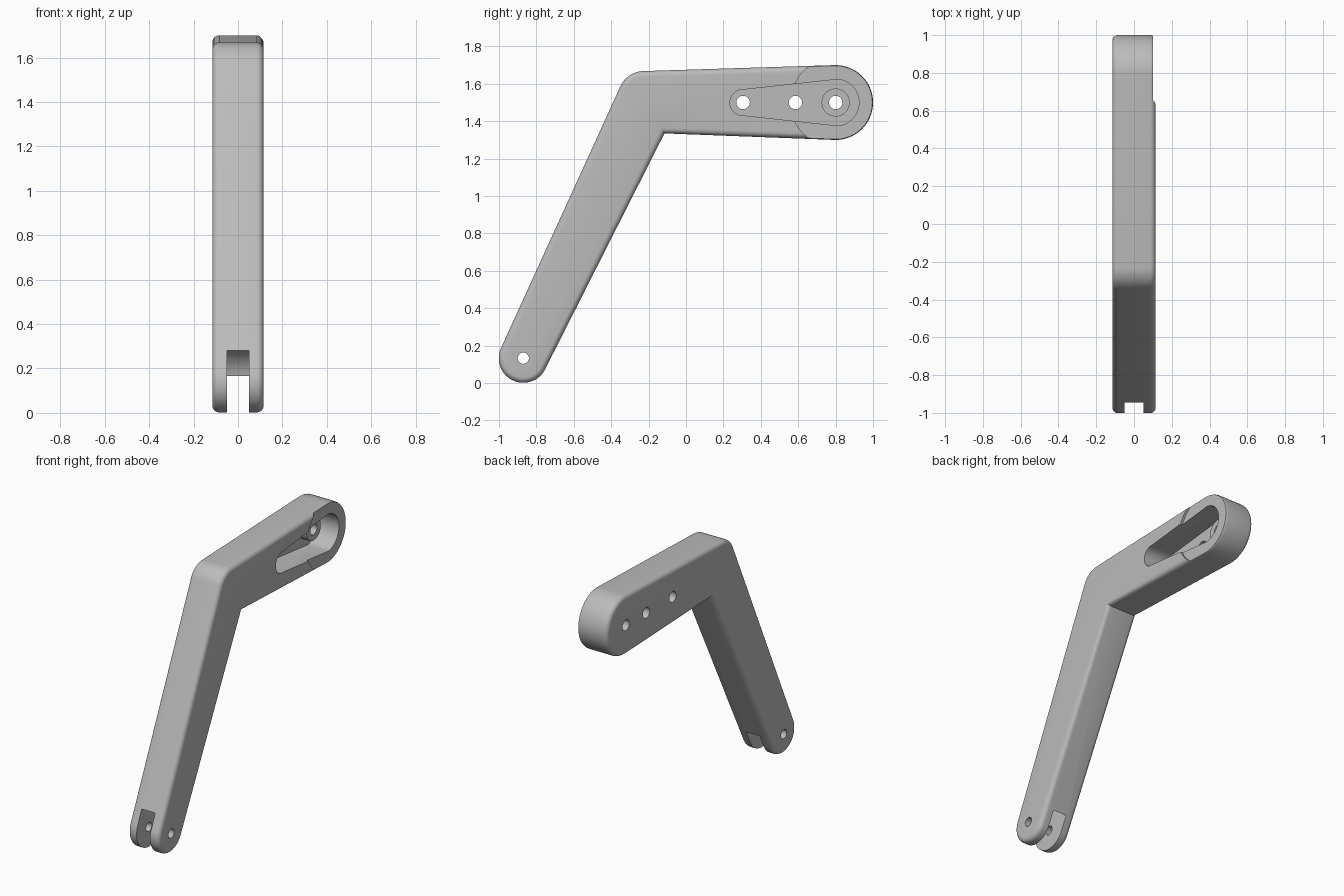
import bpy, bmesh
from math import sin, cos, atan2, acos, hypot, radians, pi

cube = bpy.data.objects.get("Cube")
if cube:
    bpy.data.objects.remove(cube, do_unlink=True)

grey = bpy.data.materials.new("mid grey")
grey.use_nodes = True
grey.diffuse_color = (0.5, 0.5, 0.5, 1)
grey.node_tree.nodes["Principled BSDF"].inputs["Base Color"].default_value = (0.5, 0.5, 0.5, 1)

HALF = 0.115            # half thickness
FOOT = (-0.87, 0.133)   # pivot centres as (y, z)
HEAD = (0.8, 1.5)
TAIL = (0.305, 1.5)


def arc(c, r, a0, a1, n):
    return [(c[0] + r * cos(a0 + (a1 - a0) * i / n),
             c[1] + r * sin(a0 + (a1 - a0) * i / n)) for i in range(n + 1)]


def circle(c, r, n=64):
    return arc(c, r, 0, 2 * pi, n)[:-1]


def plate(name, outline, x0, x1, fillet=0):
    """Extrude a (y, z) outline from x0 to x1, rounding the rim edges."""
    bm = bmesh.new()
    base = bm.faces.new([bm.verts.new((x0, y, z)) for y, z in outline])
    res = bmesh.ops.extrude_face_region(bm, geom=[base])
    bmesh.ops.translate(bm, vec=(x1 - x0, 0, 0),
                        verts=[g for g in res["geom"] if isinstance(g, bmesh.types.BMVert)])
    bmesh.ops.recalc_face_normals(bm, faces=bm.faces)
    if fillet:
        rims = [e for e in bm.edges if abs(e.verts[0].co.x - e.verts[1].co.x) < 1e-5]
        bmesh.ops.bevel(bm, geom=rims, offset=fillet, segments=6,
                        profile=0.5, affect='EDGES')
    me = bpy.data.meshes.new(name)
    bm.to_mesh(me)
    bm.free()
    me.materials.append(grey)
    ob = bpy.data.objects.new(name, me)
    bpy.context.collection.objects.link(ob)
    return ob


def combine(target, tool, operation='DIFFERENCE'):
    tool.hide_render = True
    mod = target.modifiers.new("cut", 'BOOLEAN')
    mod.operation, mod.solver, mod.object = operation, 'EXACT', tool
    bpy.context.view_layer.objects.active = target
    bpy.ops.object.modifier_apply(modifier=mod.name)
    bpy.data.objects.remove(tool, do_unlink=True)


# Bent arm: round foot, sharp inner elbow, round head, rounded outer elbow
lean_in, lean_out = atan2(1.25, 0.64), atan2(1.4, 0.63)
tilt = radians(1.8)
outline = arc(FOOT, 0.131, lean_out + pi / 2, lean_in + 3 * pi / 2, 32)
outline += [(-0.115, 1.335)]
outline += arc(HEAD, 0.2, -pi / 2 - tilt, pi / 2 + tilt, 48)
outline += arc((-0.225, 1.53), 0.138, pi / 2 + tilt, lean_out + pi / 2, 14)
arm = plate("bent_arm", outline, -HALF, HALF, 0.03)

# Shallow round step on the head
combine(arm, plate("head_step", circle(HEAD, 0.24), 0.1, 0.2))

# Tapered pocket, with a hub standing on its floor
spread = acos((0.125 - 0.07) / hypot(HEAD[0] - TAIL[0], HEAD[1] - TAIL[1]))
pocket = arc(HEAD, 0.125, -spread, spread, 40) + arc(TAIL, 0.07, spread, 2 * pi - spread, 28)
combine(arm, plate("pocket", pocket, -0.055, 0.2))
combine(arm, plate("hub", circle(HEAD, 0.075, 48), -0.08, 0.0), 'UNION')

# Fork slot, concentric with the foot pivot
combine(arm, plate("fork_slot", circle(FOOT, 0.167), -0.05, 0.05))

# Through holes
for centre, r in ((TAIL, 0.036), ((0.585, 1.5), 0.036), (HEAD, 0.036), (FOOT, 0.03)):
    combine(arm, plate("hole", circle(centre, r, 32), -0.3, 0.3))

bpy.ops.object.select_all(action='DESELECT')
arm.select_set(True)
bpy.context.view_layer.objects.active = arm
bpy.ops.object.shade_smooth_by_angle(angle=radians(30))
